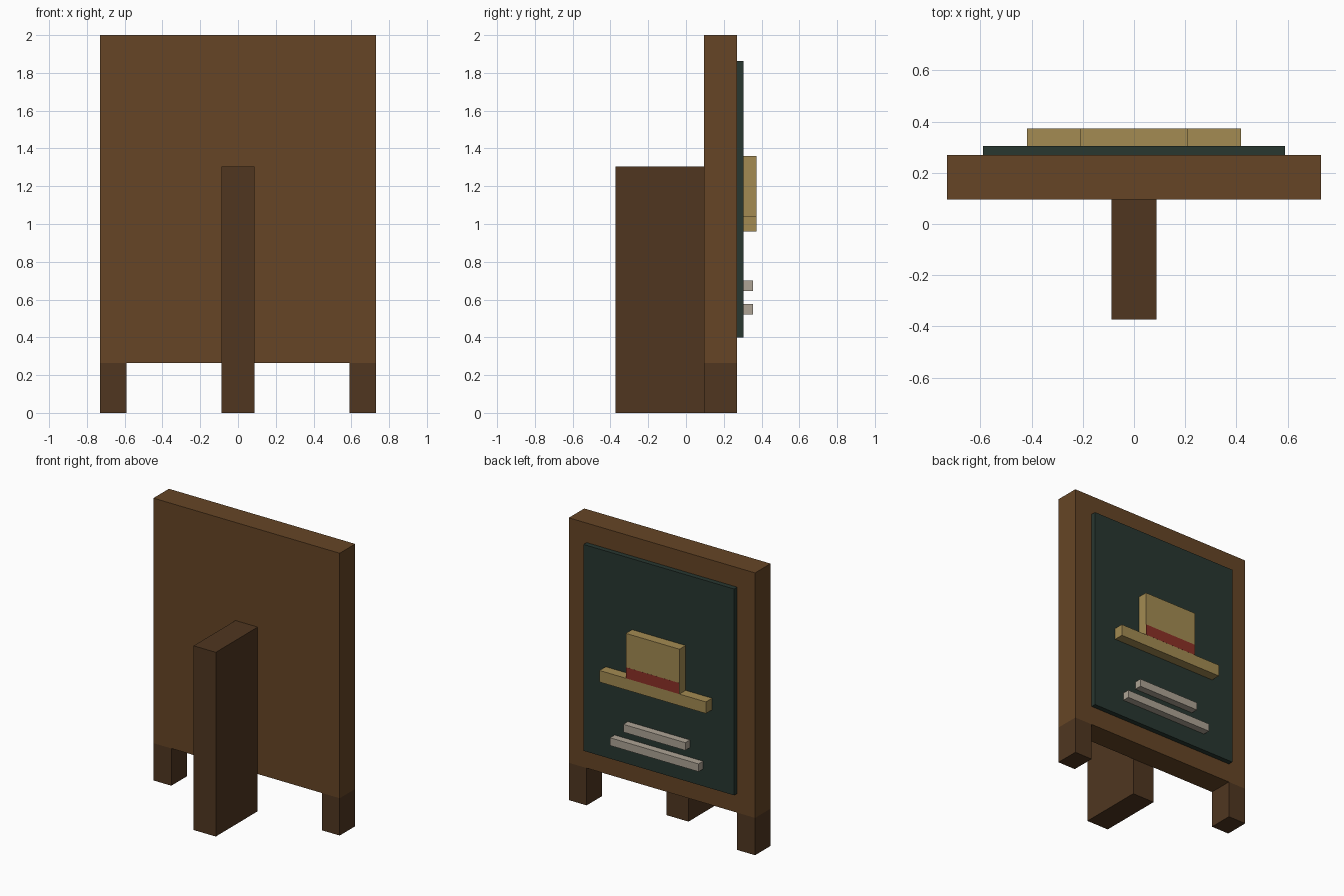
import bpy

if "Cube" in bpy.data.objects:
    bpy.data.objects.remove(bpy.data.objects["Cube"])


def material(name, rgb):
    m = bpy.data.materials.new(name)
    m.diffuse_color = (*rgb, 1)
    m.use_nodes = True
    m.node_tree.nodes["Principled BSDF"].inputs["Base Color"].default_value = m.diffuse_color
    return m


wood = material("wood", (0.133, 0.060, 0.019))
dark_wood = material("dark_wood", (0.080, 0.037, 0.0145))
slate = material("slate", (0.021, 0.038, 0.030))
straw = material("straw", (0.366, 0.258, 0.085))
chalk = material("chalk", (0.42, 0.37, 0.30))
red = material("red", (0.26, 0.03, 0.02))


def box(name, x, y, z, mat):
    """Box from (min, max) ranges on each axis."""
    ranges = (x, y, z)
    bpy.ops.mesh.primitive_cube_add(size=1, location=[(a + b) / 2 for a, b in ranges])
    ob = bpy.context.object
    ob.name = name
    ob.scale = [b - a for a, b in ranges]
    bpy.ops.object.transform_apply(location=False, rotation=False, scale=True)
    ob.data.materials.append(mat)
    return ob


BOARD = (0.096, 0.269)
FACE = 0.304   # outer surface of the slate
HAT = 0.373    # outer surface of the hat

# Board, its two feet and the rear prop
box("board", (-0.73, 0.73), BOARD, (0.264, 2.0), wood)
for side, x in (("left", (-0.73, -0.59)), ("right", (0.59, 0.73))):
    box(side + "_foot", x, BOARD, (0, 0.264), dark_wood)
box("prop", (-0.087, 0.087), (-HAT, BOARD[0]), (0, 1.305), dark_wood)

# Writing surface
box("slate_panel", (-0.59, 0.59), (BOARD[1], FACE), (0.40, 1.862), slate)

# Raised hat emblem with its band
box("hat_brim", (-0.417, 0.417), (FACE, HAT), (0.96, 1.042), straw)
box("hat_crown", (-0.21, 0.21), (FACE, HAT), (1.0, 1.36), straw)
box("hat_band", (-0.208, 0.208), (FACE, HAT + 0.0005), (1.042, 1.12), red)

# Chalk strokes below the hat
box("upper_stroke", (-0.243, 0.243), (FACE, 0.355), (0.645, 0.70), chalk)
box("lower_stroke", (-0.347, 0.347), (FACE, 0.355), (0.522, 0.577), chalk)
